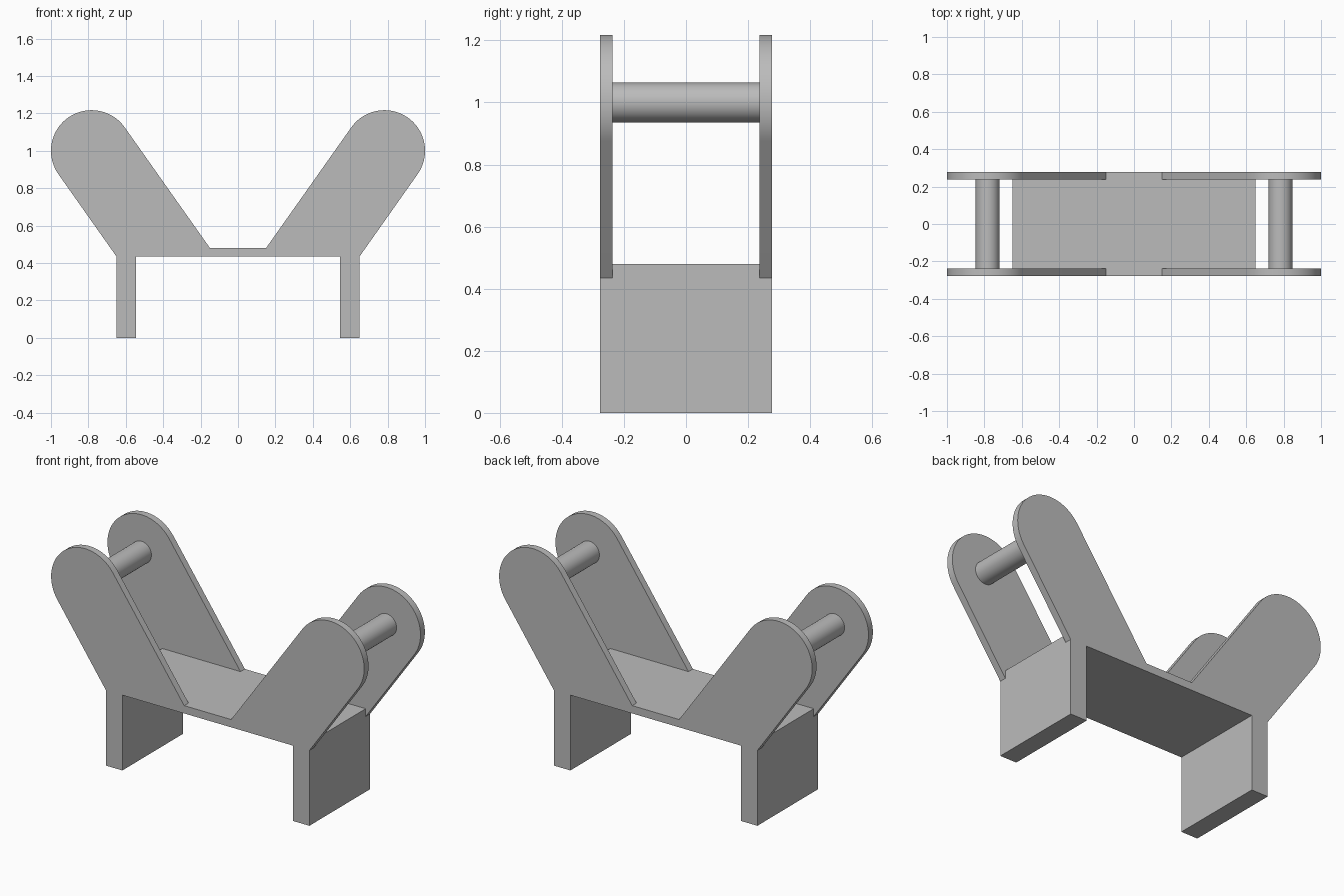
import bpy, bmesh, math
from mathutils import Vector

cube = bpy.data.objects.get("Cube")
if cube:
    bpy.data.objects.remove(cube, do_unlink=True)

# Main dimensions
HALF_DEPTH, INNER = 0.277, 0.237
BASE_X, BASE_LOW, BASE_TOP = 0.65, 0.435, 0.48
LEG_IN = 0.545
TIP, TIP_R, ROD_R = Vector((0.783, 1.0)), 0.217, 0.064
ARM_ANGLE = math.radians(54.8)

grey = bpy.data.materials.new("light_grey")
grey.use_nodes = True
colour = (0.5, 0.5, 0.5, 1)
grey.diffuse_color = colour
grey.node_tree.nodes["Principled BSDF"].inputs["Base Color"].default_value = colour


def prism(name, outline, half_depth):
    """Extrude an x-z outline symmetrically along y."""
    bm = bmesh.new()
    face = bm.faces.new([bm.verts.new((x, -half_depth, z)) for x, z in outline])
    new = bmesh.ops.extrude_face_region(bm, geom=[face])["geom"]
    bmesh.ops.translate(bm, vec=(0, 2 * half_depth, 0),
                        verts=[v for v in new if isinstance(v, bmesh.types.BMVert)])
    bmesh.ops.recalc_face_normals(bm, faces=bm.faces)
    mesh = bpy.data.meshes.new(name)
    bm.to_mesh(mesh)
    bm.free()
    obj = bpy.data.objects.new(name, mesh)
    bpy.context.collection.objects.link(obj)
    mesh.materials.append(grey)
    return obj


def smooth(obj):
    bpy.ops.object.select_all(action="DESELECT")
    obj.select_set(True)
    bpy.context.view_layer.objects.active = obj
    bpy.ops.object.shade_smooth_by_angle(angle=math.radians(30))


def mirrored(half):
    return half + [(-x, z) for x, z in reversed(half)]


# Half outline: leg, outer arm edge, rounded tip, inner arm edge down to the base
half = [(LEG_IN, BASE_LOW), (LEG_IN, 0), (BASE_X, 0), (BASE_X, BASE_LOW)]
STEPS = 40
for i in range(STEPS + 1):
    a = ARM_ANGLE - math.pi / 2 + math.pi * i / STEPS
    half.append((TIP.x + TIP_R * math.cos(a), TIP.y + TIP_R * math.sin(a)))
half.append((0.15, BASE_TOP))
body = prism("cradle_body", mirrored(half), HALF_DEPTH)

# Clear the space between the front and back arms
gap = [(BASE_X, BASE_TOP), (BASE_X, 0.4), (1.1, 0.4), (1.1, 1.4)]
cutter = prism("gap_cutter", mirrored(gap), INNER)
cutter.hide_render = True
cut = body.modifiers.new("arm_gap", "BOOLEAN")
cut.operation = "DIFFERENCE"
cut.solver = "EXACT"
cut.object = cutter
bpy.context.view_layer.objects.active = body
bpy.ops.object.modifier_apply(modifier=cut.name)
bpy.data.objects.remove(cutter, do_unlink=True)
smooth(body)

# Round cross rods between each pair of arms
for side, name in ((1, "left_rod"), (-1, "right_rod")):
    bpy.ops.mesh.primitive_cylinder_add(
        vertices=48, radius=ROD_R, depth=2 * INNER,
        location=(side * TIP.x, 0, TIP.y), rotation=(math.pi / 2, 0, 0))
    rod = bpy.context.object
    rod.name = name
    rod.data.materials.append(grey)
    smooth(rod)
